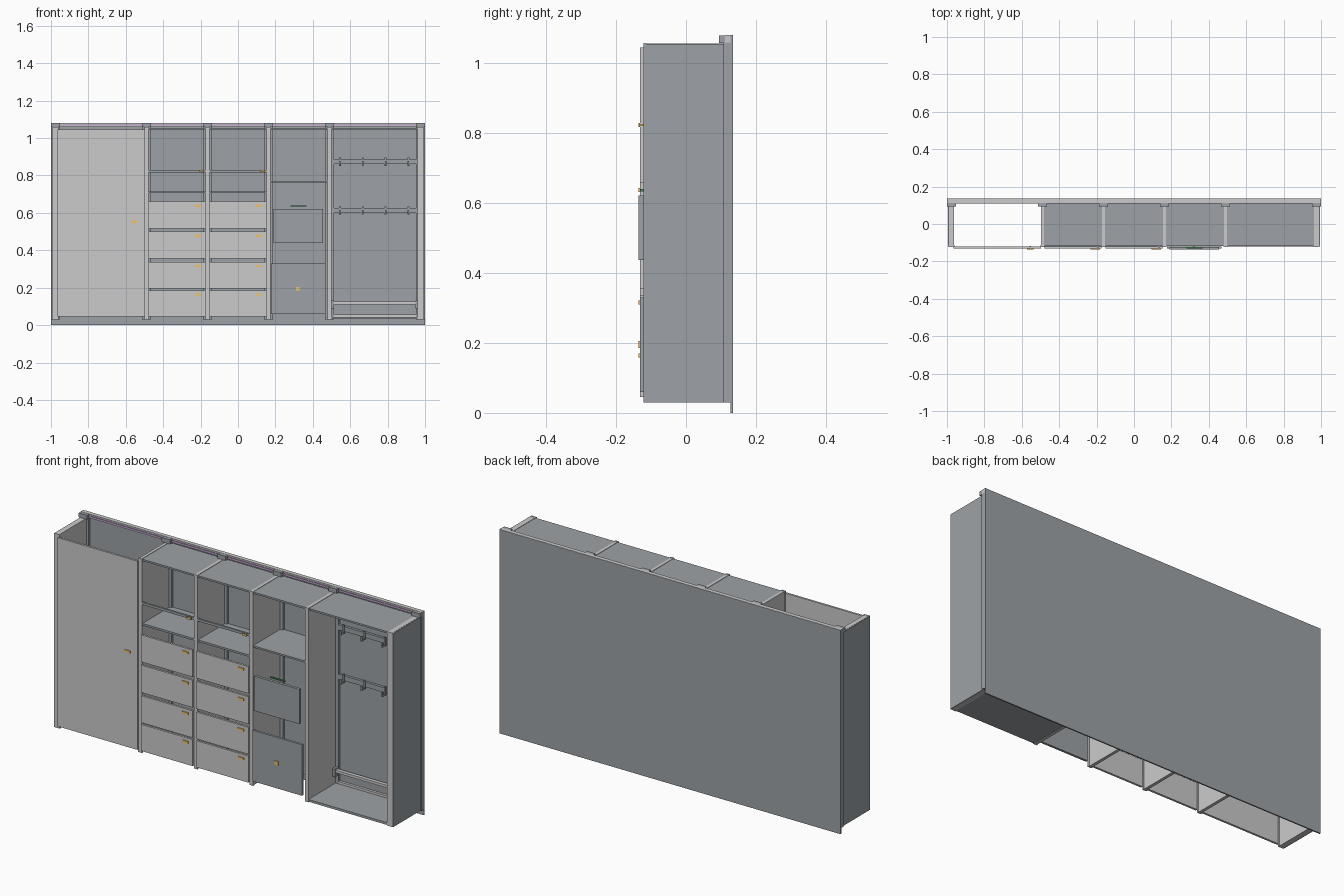
import bpy, bmesh
from mathutils import Matrix


def material(name, rgb):
    m = bpy.data.materials.new(name)
    m.diffuse_color = (*rgb, 1)
    return m


BRASS = material("brass", (0.85, 0.55, 0.15))
PURPLE = material("purple", (0.5, 0.3, 0.6))
GREEN = material("green", (0.08, 0.3, 0.15))
SLATE = material("slate", (0.34, 0.365, 0.385))
WHITE = material("white", (0.95, 0.95, 0.95))


def box(name, x0, x1, y0, y1, z0, z1, mat=None):
    bm = bmesh.new()
    bmesh.ops.create_cube(bm, size=1)
    size = Matrix.Diagonal((x1 - x0, y1 - y0, z1 - z0, 1))
    centre = Matrix.Translation(((x0 + x1) / 2, (y0 + y1) / 2, (z0 + z1) / 2))
    bm.transform(centre @ size)
    me = bpy.data.meshes.new(name)
    bm.to_mesh(me)
    bm.free()
    ob = bpy.data.objects.new(name, me)
    bpy.context.collection.objects.link(ob)
    if mat:
        me.materials.append(mat)
    return ob


def handle(name, x, z, w=0.034, h=0.012):
    box(name, x - w / 2, x + w / 2, -0.136, -0.131, z - h / 2, z + h / 2, BRASS)
    box(name + "_stem", x - 0.004, x + 0.004, -0.133, -0.118, z - 0.003, z + 0.003, BRASS)


# Back wall, inner lining, top strip and light strip
box("back_panel", -1, 1, 0.128, 0.135, 0, 1.08, SLATE)
box("back_lining", -0.99, 0.99, 0.121, 0.128, 0.03, 1.06, SLATE)
box("top_strip", -1, 1, 0.112, 0.134, 1.06, 1.081)
box("light_strip", -0.99, 0.99, 0.109, 0.112, 1.066, 1.073, PURPLE)

# Upright panels with front trim and rear wall rail
uprights = (-0.976, -0.489, -0.163, 0.163, 0.489, 0.976)
T = 0.011
for i, x in enumerate(uprights):
    t = 0.016 if i in (0, 5) else T
    box(f"upright_{i}", x - t + 0.003, x + t - 0.003, -0.117, 0.121, 0.03, 1.057)
    box(f"front_trim_{i}", x - t, x + t, -0.122, -0.113, 0.03, 1.058)
    box(f"wall_rail_{i}", x - 0.024, x + 0.024, 0.108, 0.128, 0.03, 1.06, SLATE)
    box(f"rail_cap_{i}", x - 0.024, x + 0.024, 0.094, 0.126, 1.058, 1.08, SLATE)

# Dark outer skins on both ends
for s, side in ((-1, "left"), (1, "right")):
    xs = sorted((s * 0.988, s * 0.994))
    box(f"{side}_outer_skin", *xs, -0.121, 0.127, 0.03, 1.056, SLATE)

# Top panels on every bay except the tall cupboard
for i in range(1, 5):
    box(f"top_panel_{i}", uprights[i] + 0.008, uprights[i + 1] - 0.008,
        -0.117, 0.115, 1.046, 1.055, SLATE)

# Tall cupboard door
box("tall_door", -0.965, -0.498, -0.132, -0.121, 0.045, 1.045)
handle("tall_door_handle", -0.555, 0.553)

# Two drawer bays: shelf, front bar and four drawer fronts
drawers = ((0.045, 0.186), (0.195, 0.338), (0.355, 0.50), (0.517, 0.66))
for i in (1, 2):
    a, b = uprights[i] + T, uprights[i + 1] - T
    box(f"open_shelf_{i}", a, b, -0.118, 0.118, 0.705, 0.715, SLATE)
    box(f"shelf_bar_{i}", a, b, -0.122, -0.112, 0.816, 0.829, SLATE)
    handle(f"shelf_bar_handle_{i}", b - 0.02, 0.824, 0.024)
    for k, (z0, z1) in enumerate(drawers):
        box(f"drawer_front_{i}_{k}", a, b, -0.131, -0.120, z0, z1)
        handle(f"drawer_handle_{i}_{k}", b - 0.042, z1 - 0.022)

# Screen bay: shelf, screen, small bar and lower flap
box("screen_bay_shelf", 0.17, 0.48, -0.118, 0.118, 0.762, 0.771, SLATE)
box("screen", 0.19, 0.455, -0.1365, -0.122, 0.438, 0.622, SLATE)
box("green_bar", 0.28, 0.365, -0.13, -0.122, 0.634, 0.640, GREEN)
box("lower_flap", 0.176, 0.468, -0.132, -0.120, 0.06, 0.33, SLATE)
handle("lower_flap_knob", 0.32, 0.195, 0.02, 0.02)

# Wardrobe bay: floor, coat rails with hooks, low shoe rail
box("wardrobe_floor", 0.497, 0.963, -0.12, 0.12, 0.032, 0.044, SLATE)
for r, z in enumerate((0.873, 0.612)):
    box(f"coat_rail_{r}", 0.505, 0.96, 0.108, 0.122, z - 0.013, z + 0.013, SLATE)
    for k in range(4):
        x = 0.545 + 0.122 * k
        box(f"hook_plate_{r}_{k}", x - 0.005, x + 0.005, 0.102, 0.109, z - 0.022, z + 0.022, SLATE)
        box(f"hook_arm_{r}_{k}", x - 0.004, x + 0.004, 0.082, 0.103, z - 0.022, z - 0.014, SLATE)
        box(f"hook_tip_{r}_{k}", x - 0.004, x + 0.004, 0.078, 0.084, z - 0.022, z + 0.004, SLATE)
box("shoe_rail", 0.51, 0.955, 0.085, 0.105, 0.111, 0.125, WHITE)
box("floor_back_trim", 0.51, 0.955, 0.108, 0.122, 0.044, 0.056, WHITE)
for k, x in enumerate((0.505, 0.955)):
    box(f"shoe_rail_bracket_{k}", x - 0.007, x + 0.007, 0.08, 0.121, 0.09, 0.132, SLATE)
